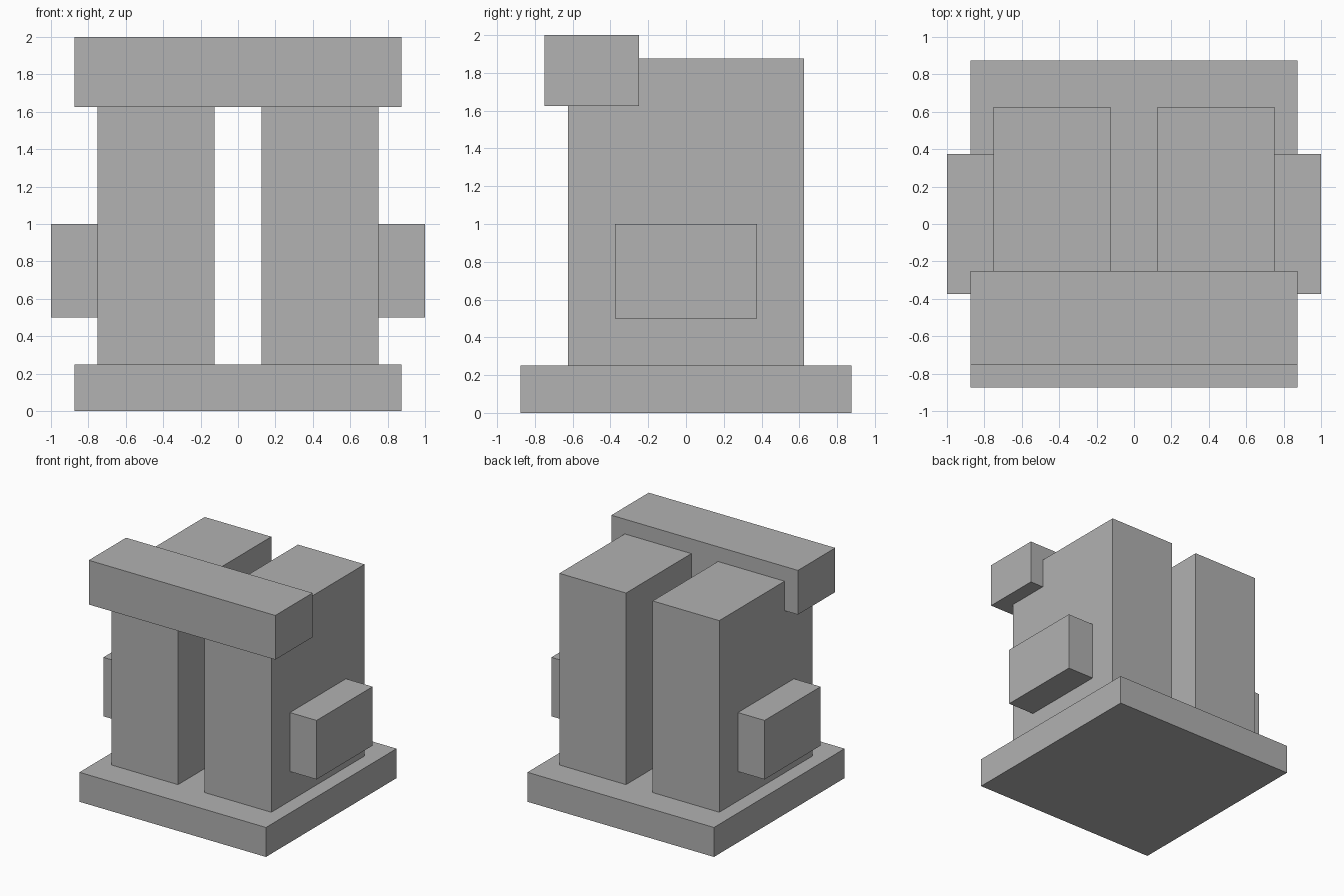
import bpy
import bmesh
from mathutils import Vector

cube = bpy.data.objects.get("Cube")
if cube:
    bpy.data.objects.remove(cube, do_unlink=True)

# One plain grey for every part
grey = bpy.data.materials.new("plain_grey")
grey.use_nodes = True
colour = (0.445, 0.445, 0.445, 1.0)
grey.diffuse_color = colour
grey.node_tree.nodes["Principled BSDF"].inputs["Base Color"].default_value = colour


def box(name, low, high):
    """Flat-shaded box between two opposite corners."""
    low, high = Vector(low), Vector(high)
    mesh = bpy.data.meshes.new(name)
    bm = bmesh.new()
    bmesh.ops.create_cube(bm, size=1.0)
    bmesh.ops.scale(bm, vec=high - low, verts=bm.verts)
    bm.to_mesh(mesh)
    bm.free()
    mesh.materials.append(grey)
    obj = bpy.data.objects.new(name, mesh)
    obj.location = (low + high) / 2
    bpy.context.collection.objects.link(obj)
    return obj


# Base slab and the front crossbeam resting in the pillars
box("base_slab", (-0.875, -0.875, 0.0), (0.875, 0.875, 0.25))
box("crossbeam", (-0.875, -0.75, 1.625), (0.875, -0.25, 2.0))

# Mirrored pillars, each with a block on its outer side
for side, sign in (("left", 1), ("right", -1)):
    for part, inner, outer, y, z0, z1 in (
        ("pillar", 0.125, 0.75, 0.625, 0.25, 1.875),
        ("side_block", 0.75, 1.0, 0.375, 0.5, 1.0),
    ):
        x0, x1 = sorted((sign * inner, sign * outer))
        box(f"{side}_{part}", (x0, -y, z0), (x1, y, z1))
